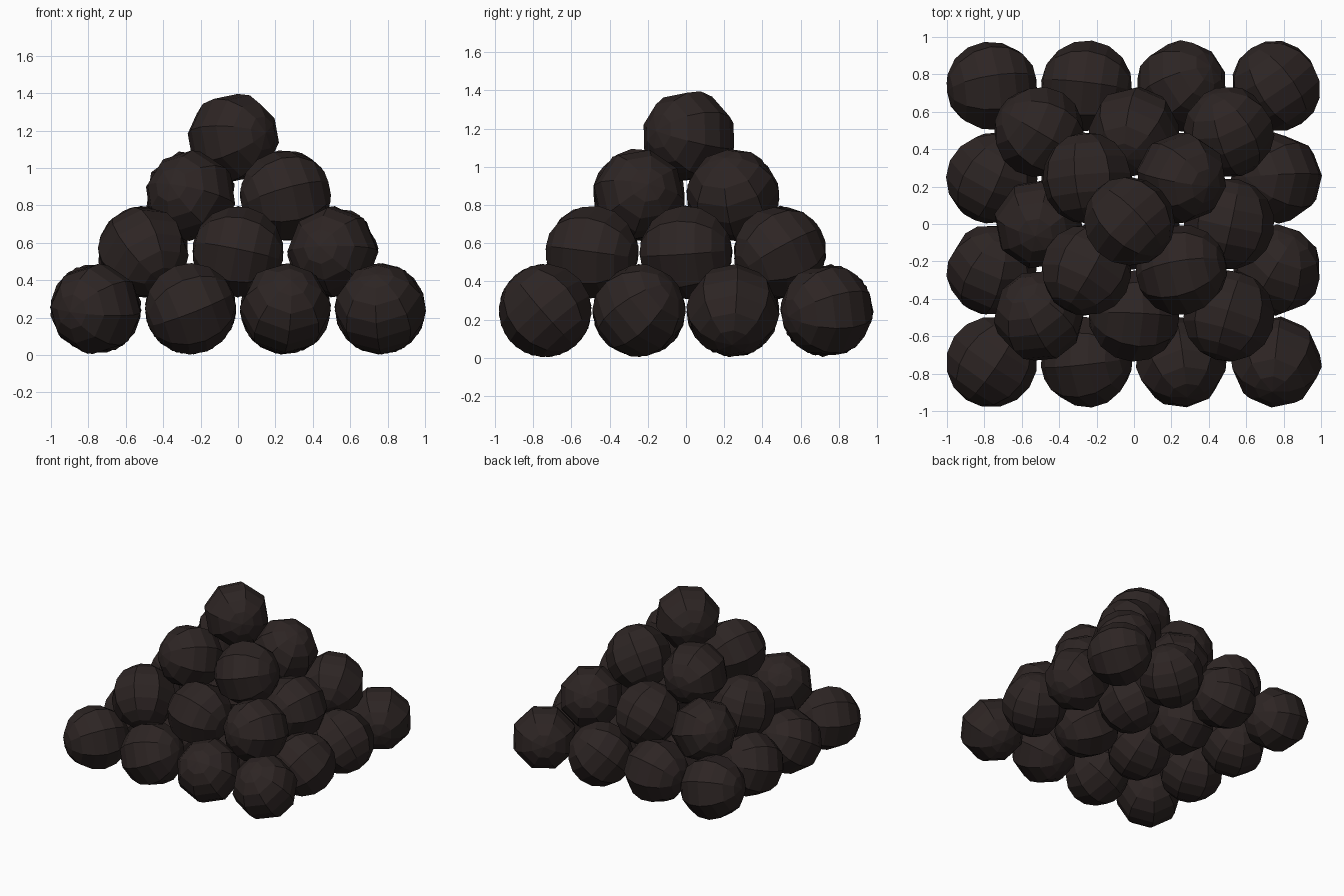
import bpy, math, random
from mathutils import Euler

if "Cube" in bpy.data.objects:
    bpy.data.objects.remove(bpy.data.objects["Cube"])

random.seed(4)

# dark iron
iron = bpy.data.materials.new("dark_iron")
iron.diffuse_color = (0.026, 0.018, 0.017, 1)
iron.use_nodes = True
iron.node_tree.nodes["Principled BSDF"].inputs["Base Color"].default_value = iron.diffuse_color

R = 0.245          # ball radius
SX, SY = 0.507, 0.492   # spacing within a layer
LAYERS = [(4, 0.247), (3, 0.552), (2, 0.852), (1, 1.16)]


def ball(name, x, y, z):
    # eight-sided ball, rolled to a random angle
    bpy.ops.mesh.primitive_uv_sphere_add(segments=8, ring_count=8, radius=R, location=(x, y, z))
    ob = bpy.context.object
    ob.name = name
    ob.rotation_euler = Euler([random.uniform(0, math.tau) for _ in range(3)])
    ob.data.materials.append(iron)


# square layers, each one ball narrower than the one below
for n, z in LAYERS:
    for i in range(n):
        for j in range(n):
            x = (i - (n - 1) / 2) * SX
            y = (j - (n - 1) / 2) * SY
            if n == 1:
                x, y = -0.025, 0.015
            ball(f"ball_layer{5 - n}_{i}_{j}", x, y, z)
